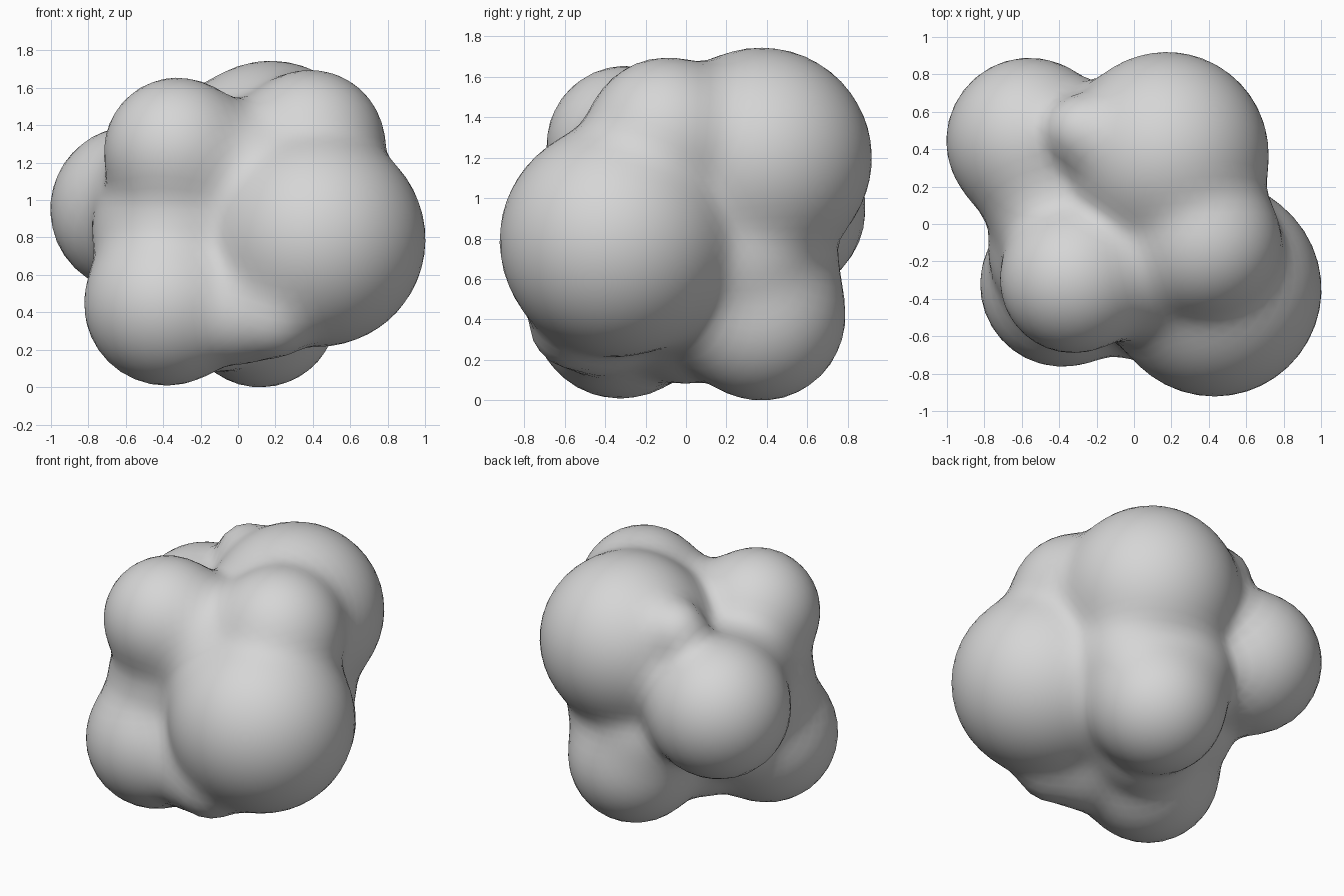
import bpy
import math
from mathutils import Vector

cube = bpy.data.objects.get("Cube")
if cube:
    bpy.data.objects.remove(cube, do_unlink=True)

# Lobes of the cluster: x, y, z, radius
LOBES = {
    "lower_front_left": (0.43, -0.35, 0.79, 0.573),
    "upper_front_left": (0.39, -0.10, 1.30, 0.395),
    "upper_back": (0.175, 0.375, 1.20, 0.545),
    "back_right": (-0.56, 0.445, 0.95, 0.445),
    "upper_front_right": (-0.325, -0.30, 1.265, 0.39),
    "lower_front_right": (-0.385, -0.325, 0.445, 0.438),
    "lower_back": (0.12, 0.375, 0.41, 0.412),
    # Small knobs
    "upper_back_knob": (-0.28, 0.50, 1.42, 0.18),
    "lower_front_knob": (0.20, -0.57, 0.36, 0.19),
    # Fillers between the lobes
    "core": (0.05, 0.0, 0.78, 0.55),
    "underside": (-0.10, 0.0, 0.40, 0.31),
    "right_side": (-0.40, -0.13, 0.82, 0.37),
    "front_right_valley": (-0.33, -0.27, 0.86, 0.34),
    "front_valley": (0.02, -0.18, 1.09, 0.42),
    "front_underside": (0.03, -0.39, 0.46, 0.29),
    "front_lip": (0.0, -0.47, 0.36, 0.21),
    "right_underside": (-0.40, 0.06, 0.58, 0.26),
    "right_shoulder": (-0.43, 0.10, 1.02, 0.34),
    "back_valley": (0.0, 0.40, 0.66, 0.34),
    "left_valley": (0.25, 0.30, 0.72, 0.34),
}
SPHERES = [(Vector(v[:3]), v[3]) for v in LOBES.values()]
BLEND = 0.045
CENTRE = Vector((0, 0, 0.85))


def distance(p):
    """Distance from p to the softly merged lobes."""
    ds = [(p - c).length - r for c, r in SPHERES]
    low = min(ds)
    return low - BLEND * math.log(sum(math.exp((low - d) / BLEND) for d in ds))


def shrink_to_lobes(direction):
    """Walk inward along a ray until the merged surface is met."""
    reach = 1.6
    for _ in range(80):
        gap = distance(CENTRE + direction * reach)
        if gap < 0.0005:
            break
        reach -= gap
    return CENTRE + direction * reach


# Rounded cluster, wrapped from one sphere
bpy.ops.mesh.primitive_ico_sphere_add(subdivisions=5, radius=1)
blob = bpy.context.object
blob.name = "lumpy_blob"
for v in blob.data.vertices:
    v.co = shrink_to_lobes(v.co.normalized())

# Even out the creases a little
relax = blob.modifiers.new("relax", "SMOOTH")
relax.factor = 0.3
relax.iterations = 1

bpy.ops.object.shade_smooth()

# Plain grey surface
grey = bpy.data.materials.new("light_grey")
grey.use_nodes = True
colour = (0.67, 0.67, 0.67, 1)
grey.diffuse_color = colour
grey.node_tree.nodes["Principled BSDF"].inputs["Base Color"].default_value = colour
blob.data.materials.append(grey)
